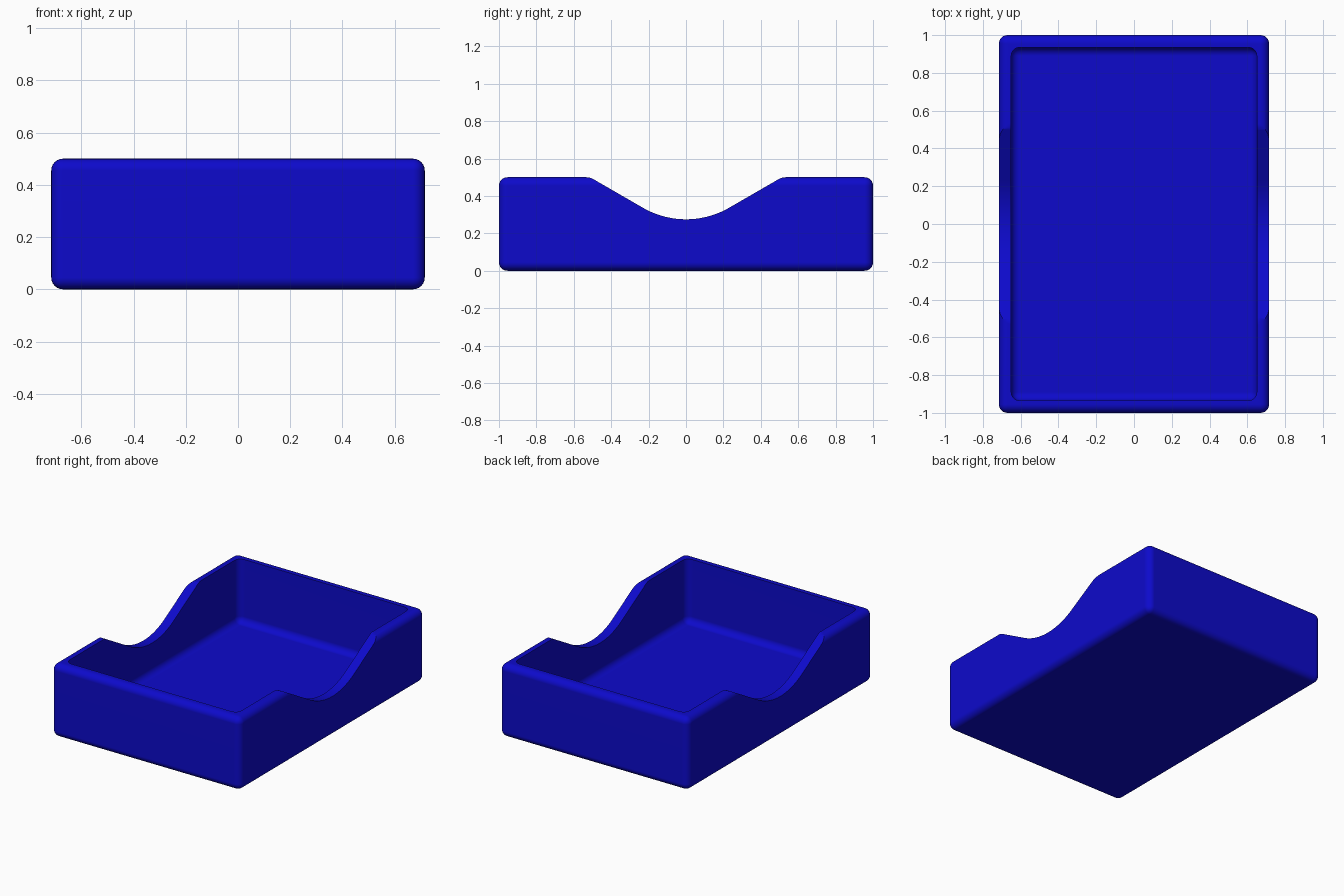
import bpy, bmesh
from math import sin, cos, radians

if "Cube" in bpy.data.objects:
    bpy.data.objects.remove(bpy.data.objects["Cube"])

WIDTH, LENGTH, HEIGHT = 1.43, 2.0, 0.5
WALL, ROUND = 0.065, 0.045

blue = bpy.data.materials.new("deep blue")
blue.use_nodes = True
color = (0.004, 0.003, 0.6, 1)
blue.diffuse_color = color
blue.node_tree.nodes["Principled BSDF"].inputs["Base Color"].default_value = color


def add_object(name, bm):
    bmesh.ops.recalc_face_normals(bm, faces=bm.faces)
    mesh = bpy.data.meshes.new(name)
    bm.to_mesh(mesh)
    bm.free()
    mesh.materials.append(blue)
    obj = bpy.data.objects.new(name, mesh)
    bpy.context.collection.objects.link(obj)
    return obj


def rounded_box(name, width, length, bottom, top, radius):
    bm = bmesh.new()
    bmesh.ops.create_cube(bm, size=1)
    for v in bm.verts:
        v.co.x *= width
        v.co.y *= length
        v.co.z = top if v.co.z > 0 else bottom
    bmesh.ops.bevel(bm, geom=bm.edges[:], offset=radius, segments=6,
                    profile=0.5, affect='EDGES')
    return add_object(name, bm)


def notch_cutter(name):
    # Half profile: round bottom, straight 30 degree ramp, eased lip
    slope, radius, low, lip = radians(30), 0.46, 0.275, 0.07
    half = [(radius * sin(slope * i / 10), low + radius * (1 - cos(slope * i / 10)))
            for i in range(11)]
    ease_y = half[-1][0] + (HEIGHT - half[-1][1]) / (slope and sin(slope) / cos(slope))
    ease_y += lip * sin(slope / 2) / cos(slope / 2)
    half += [(ease_y - lip * sin(slope * (1 - i / 4)),
              HEIGHT - lip * (1 - cos(slope * (1 - i / 4)))) for i in range(5)]
    half.append((ease_y, HEIGHT + 0.2))
    profile = [(-y, z) for y, z in reversed(half[1:])] + half
    bm = bmesh.new()
    face = bm.faces.new([bm.verts.new((-WIDTH, y, z)) for y, z in profile])
    side = bmesh.ops.extrude_face_region(bm, geom=[face])["geom"]
    bmesh.ops.translate(bm, vec=(2 * WIDTH, 0, 0),
                        verts=[g for g in side if isinstance(g, bmesh.types.BMVert)])
    return add_object(name, bm)


# Tray body, hollowed out and notched on both long sides
tray = rounded_box("tray", WIDTH, LENGTH, 0, HEIGHT, ROUND)
cutters = [
    rounded_box("hollow_cutter", WIDTH - 2 * WALL, LENGTH - 2 * WALL,
                WALL, HEIGHT + 0.3, ROUND),
    notch_cutter("notch_cutter"),
]
bpy.ops.object.select_all(action='DESELECT')
bpy.context.view_layer.objects.active = tray
tray.select_set(True)
for cutter in cutters:
    cutter.hide_render = True
    cut = tray.modifiers.new(cutter.name, 'BOOLEAN')
    cut.operation, cut.solver, cut.object = 'DIFFERENCE', 'EXACT', cutter
    bpy.ops.object.modifier_apply(modifier=cut.name)
    bpy.data.objects.remove(cutter)

# Soft rounded edges with flat walls
bpy.ops.object.shade_smooth_by_angle(angle=radians(30))
normals = tray.modifiers.new("flat_walls", 'WEIGHTED_NORMAL')
normals.keep_sharp = True
